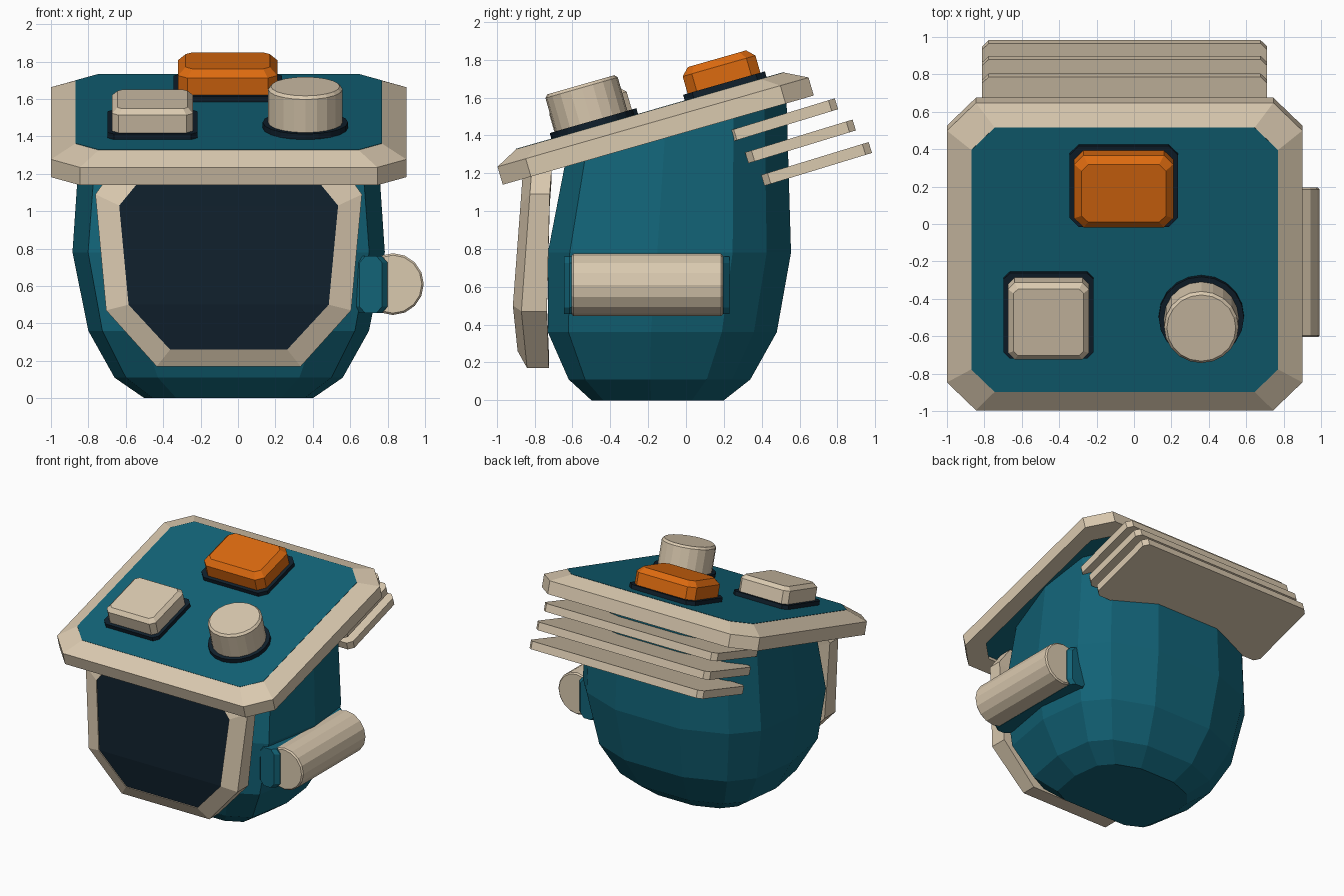
import bpy, bmesh, math
from mathutils import Matrix, Vector

if "Cube" in bpy.data.objects:
    bpy.data.objects.remove(bpy.data.objects["Cube"])

CX = -0.05                                    # symmetry line of the main shell
TILT = Matrix.Rotation(math.radians(16), 4, 'X')


def material(name, col):
    m = bpy.data.materials.new(name)
    m.diffuse_color = (*col, 1)
    m.use_nodes = True
    m.node_tree.nodes["Principled BSDF"].inputs["Base Color"].default_value = m.diffuse_color
    return m


TEAL = material("teal", (0.006, 0.125, 0.185))
CREAM = material("cream", (0.70, 0.585, 0.43))
ORANGE = material("orange", (0.72, 0.145, 0.005))
NAVY = material("dark_navy", (0.005, 0.014, 0.025))


def loft(name, rings, mat, matrix=None, closed=False):
    """Skin a stack of equal-length rings; cap the ends, or join last to first."""
    bm = bmesh.new()
    vs = [[bm.verts.new(p) for p in r] for r in rings]
    n = len(vs[0])
    pairs = list(zip(vs, vs[1:])) + ([(vs[-1], vs[0])] if closed else [])
    for a, b in pairs:
        for i in range(n):
            j = (i + 1) % n
            bm.faces.new((a[i], a[j], b[j], b[i]))
    if not closed:
        bm.faces.new(vs[0])
        bm.faces.new(vs[-1])
    if matrix:
        bm.transform(matrix)
    bmesh.ops.recalc_face_normals(bm, faces=bm.faces)
    me = bpy.data.meshes.new(name)
    bm.to_mesh(me)
    bm.free()
    me.materials.append(mat)
    ob = bpy.data.objects.new(name, me)
    bpy.context.collection.objects.link(ob)
    return ob


def octo(cx, cy, hx, hy, c, z):
    """Rectangle with chamfered corners."""
    q = [(hx, hy - c), (hx - c, hy), (-hx + c, hy), (-hx, hy - c),
         (-hx, -hy + c), (-hx + c, -hy), (hx - c, -hy), (hx, -hy + c)]
    return [(cx + x, cy + y, z) for x, y in q]


def circle(cx, cy, r, z, n=20):
    return [(cx + r * math.cos(2 * math.pi * i / n),
             cy + r * math.sin(2 * math.pi * i / n), z) for i in range(n)]


# Rounded body: one cross-section scaled through a stack of levels
section = [(0.62, 0.0), (0.90, 0.09), (1.0, 0.45), (0.94, 0.76), (0.75, 0.90), (0.34, 1.0)]
section += [(-x, t) for x, t in reversed(section)]
levels = [(0, .45, -.50, .20), (.11, .61, -.62, .34), (.36, .75, -.73, .48),
          (.78, .835, -.73, .555), (None, .79, -.63, .53)]
rings = []
for z, hx, yf, yb in levels:
    ring = []
    for px, t in section:
        y = yf + (yb - yf) * t
        # the top level follows the sloping lid
        zz = z if z is not None else 1.42 / TILT[2][2] + y * math.tan(math.radians(16))
        ring.append((CX + px * hx, y, zz))
    rings.append(ring)
loft("body", rings, TEAL)

# Sloping lid: cream rim and teal panel, built flat then tilted
LU = 0.238
loft("lid_rim", [octo(CX, LU, .825, .73, .12, 1.362), octo(CX, LU, .95, .855, .155, 1.362),
                 octo(CX, LU, .95, .855, .155, 1.461), octo(CX, LU, .82, .735, .125, 1.523)],
     CREAM, TILT, closed=True)
loft("lid_panel", [octo(CX, LU, .826, .732, .12, 1.39),
                   octo(CX, LU, .82, .735, .125, 1.525)], TEAL, TILT)


# Lid buttons, each on a dark base
def button(name, cx, cu, hx, hu, c, top, b, mat):
    loft(name + "_base", [octo(cx, cu, hx + .025, hu + .025, c, 1.51),
                          octo(cx, cu, hx + .025, hu + .025, c, 1.556)], NAVY, TILT)
    loft(name, [octo(cx, cu, hx, hu, c, 1.54), octo(cx, cu, hx, hu, c, top - b),
                octo(cx, cu, hx - b, hu - b, c * .7, top)], mat, TILT)


button("orange_button", -.055, .655, .265, .20, .05, 1.69, .04, ORANGE)
button("square_button", -.457, -.065, .216, .213, .035, 1.682, .028, CREAM)
loft("knob_base", [circle(.36, -.075, .228, 1.51), circle(.36, -.075, .228, 1.556)], NAVY, TILT)
loft("knob", [circle(.36, -.075, .199, 1.54), circle(.36, -.075, .199, 1.74),
              circle(.36, -.075, .184, 1.756)], CREAM, TILT)

# Front window: bevelled frame and dark pane. Rows are (half width, z, front y)
inner = [(.313, .26, -.89), (.535, .50, -.915), (.585, 1.03, -.875), (.47, 1.17, -.865)]
outer = [(.385, .17, -.84), (.655, .47, -.87), (.7125, 1.09, -.825), (.62, 1.22, -.815)]
backs = [-.725, -.735, -.72, -.71]


def around(rows, ys):
    right = [(CX + r[0], y, r[1]) for r, y in zip(rows, ys)]
    left = [(CX - r[0], y, r[1]) for r, y in zip(rows, ys)]
    return right + left[::-1]


loft("window_frame", [around(inner, backs), around(outer, backs),
                      around(outer, [r[2] for r in outer]),
                      around(inner, [r[2] for r in inner])], CREAM, closed=True)
loft("window_pane", [[(CX - w, y + .008, z), (CX + w, y + .008, z), (CX + w, b, z), (CX - w, b, z)]
                     for (w, z, y), b in zip(inner, backs)], NAVY)

# Side roll on its bracket, lying along y
lay = Matrix.Translation((.828, -.205, .61)) @ Matrix.Rotation(math.pi / 2, 4, 'X')
loft("side_roll", [circle(0, 0, .155, -.40, 16), circle(0, 0, .165, -.39, 16),
                   circle(0, 0, .165, .39, 16), circle(0, 0, .155, .40, 16)], CREAM, lay)
loft("roll_bracket", [octo(.71, -.208, .06, .437, .03, .455), octo(.71, -.208, .09, .437, .03, .49),
                      octo(.71, -.208, .09, .437, .03, .725), octo(.71, -.208, .06, .437, .03, .76)], TEAL)

# Three rear cooling fins
for i, (y, z) in enumerate([(.511, 1.48), (.605, 1.368), (.69, 1.249)]):
    place = Matrix.Translation((CX, y, z)) @ Matrix.Rotation(math.radians(17), 4, 'X')
    loft(f"rear_fin_{i + 1}", [octo(0, 0, .762, .297, .035, -.03),
                               octo(0, 0, .762, .297, .035, .03)], CREAM, place)
